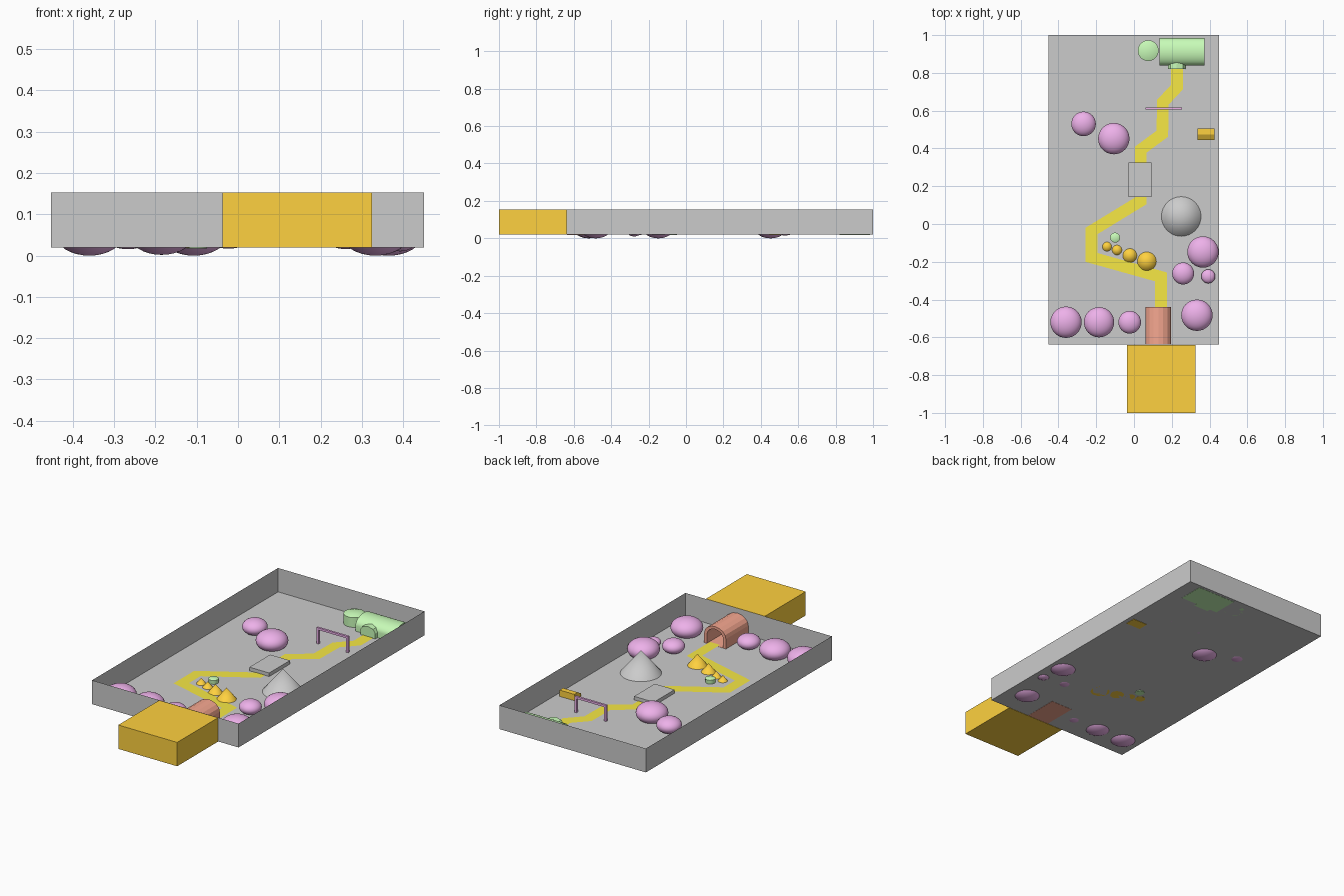
import bpy, bmesh
from math import pi, sin, cos
from mathutils import Vector

if "Cube" in bpy.data.objects:
    bpy.data.objects.remove(bpy.data.objects["Cube"])

FLOOR, TOP = 0.02, 0.153


def material(name, rgb):
    m = bpy.data.materials.new(name)
    m.diffuse_color = (*rgb, 1)
    m.use_nodes = True
    m.node_tree.nodes["Principled BSDF"].inputs["Base Color"].default_value = m.diffuse_color
    return m


ORANGE = material("orange", (1.0, 0.64, 0.05))
PINK = material("pink", (0.85, 0.44, 0.82))
GREEN = material("green", (0.58, 0.97, 0.48))
YELLOW = material("yellow", (0.93, 0.81, 0.06))
RED = material("red", (0.92, 0.39, 0.28))


def finish(bm, name, mat=None, smooth=False):
    bmesh.ops.recalc_face_normals(bm, faces=bm.faces)
    me = bpy.data.meshes.new(name)
    bm.to_mesh(me)
    bm.free()
    ob = bpy.data.objects.new(name, me)
    bpy.context.collection.objects.link(ob)
    if mat:
        me.materials.append(mat)
    if smooth:
        bpy.ops.object.select_all(action='DESELECT')
        ob.select_set(True)
        bpy.context.view_layer.objects.active = ob
        bpy.ops.object.shade_smooth_by_angle(angle=0.6)
    return ob


def add_box(bm, lo, hi):
    vs = bmesh.ops.create_cube(bm, size=1)["verts"]
    for v in vs:
        v.co = Vector([lo[i] + (v.co[i] + 0.5) * (hi[i] - lo[i]) for i in range(3)])
    return vs


def box(name, lo, hi, mat=None):
    bm = bmesh.new()
    add_box(bm, lo, hi)
    return finish(bm, name, mat)


def lathe(name, x, y, profile, mat=None, sides=32):
    # rings of (radius, z), closed with caps or a tip
    bm = bmesh.new()
    rings = []
    for r, z in profile:
        n = sides if r > 0 else 1
        rings.append([bm.verts.new((x + r * cos(2 * pi * i / sides), y + r * sin(2 * pi * i / sides), z))
                      for i in range(n)])
    for a, b in zip(rings, rings[1:]):
        for i in range(sides):
            j = (i + 1) % sides
            bm.faces.new([a[i], a[j], b[0]] if len(b) == 1 else [a[i], a[j], b[j], b[i]])
    for ring in (rings[0], rings[-1]):
        if len(ring) > 1:
            bm.faces.new(ring)
    return finish(bm, name, mat, True)


def arch_points(half, wall, rise, n):
    # cross-section (sideways, height): straight walls with an arched top
    return ([(half, FLOOR - 0.001)]
            + [(half * cos(pi * i / n), FLOOR + wall + rise * sin(pi * i / n)) for i in range(n + 1)]
            + [(-half, FLOOR - 0.001)])


def extrude(name, points, place, start, end, mat, smooth=False):
    bm = bmesh.new()
    f = bm.faces.new([bm.verts.new(place(u, z, start)) for u, z in points])
    out = bmesh.ops.extrude_face_region(bm, geom=[f])["geom"]
    shift = Vector(place(0, 0, end)) - Vector(place(0, 0, start))
    bmesh.ops.translate(bm, vec=shift, verts=[g for g in out if isinstance(g, bmesh.types.BMVert)])
    if f.is_valid and len([e for e in f.edges if len(e.link_faces) < 2]):
        bm.faces.new(f.verts[:])
    return finish(bm, name, mat, smooth)


# open tray with paper-thin walls
bm = bmesh.new()
add_box(bm, (-0.453, -0.638, FLOOR), (0.45, 1.0, TOP))
lid = [f for f in bm.faces if f.calc_center_median().z > TOP - 0.001]
bmesh.ops.delete(bm, geom=lid, context='FACES_ONLY')
finish(bm, "tray")

# entrance block at the front
box("entrance_block", (-0.038, -1.0, FLOOR), (0.325, -0.64, TOP), ORANGE)

# winding path as a mitred ribbon
path = [Vector(p) for p in [(0.143, -0.46), (0.143, -0.28), (-0.225, -0.177), (-0.225, -0.037),
                            (0.035, 0.122), (0.035, 0.393), (0.15, 0.478), (0.153, 0.645),
                            (0.228, 0.725), (0.228, 0.84)]]
bm = bmesh.new()
rows = []
for i, p in enumerate(path):
    before = (p - path[i - 1]).normalized() if i else (path[1] - p).normalized()
    after = (path[i + 1] - p).normalized() if i < len(path) - 1 else before
    n0, n1 = Vector((-before.y, before.x)), Vector((-after.y, after.x))
    mitre = (n0 + n1).normalized()
    side = mitre * (0.031 / mitre.dot(n0))
    rows.append([bm.verts.new((*(p + side * s), FLOOR + 0.002)) for s in (1, -1)])
for a, b in zip(rows, rows[1:]):
    bm.faces.new([a[0], a[1], b[1], b[0]])
finish(bm, "path", YELLOW)

# rounded bushes: x, y, radius, centre height
bushes = [(-0.36, -0.52, 0.083, 0.053), (-0.185, -0.52, 0.08, 0.053), (-0.023, -0.52, 0.06, 0.055),
          (0.333, -0.483, 0.083, 0.053), (0.365, -0.148, 0.083, 0.053), (0.26, -0.262, 0.058, 0.053),
          (0.393, -0.277, 0.037, 0.034), (-0.107, 0.452, 0.083, 0.053), (-0.267, 0.53, 0.065, 0.057)]
for x, y, r, z in bushes:
    bm = bmesh.new()
    bmesh.ops.create_uvsphere(bm, u_segments=32, v_segments=16, radius=r)
    for v in bm.verts:
        v.co = Vector((x + v.co.x, y + v.co.y, z + v.co.z * 0.64))
    finish(bm, "bush", PINK, True)

# cones
lathe("hill", 0.25, 0.04, [(0.105, FLOOR), (0, FLOOR + 0.127)])
for x, y, r, z in [(-0.143, -0.12, 0.026, 0.018), (-0.09, -0.138, 0.026, FLOOR),
                   (-0.022, -0.167, 0.037, FLOOR), (0.068, -0.198, 0.05, FLOOR)]:
    lathe("small_cone", x, y, [(r, z), (0, z + r * 1.28)], ORANGE)

# small green stump
lathe("stump", -0.1, -0.072, [(0.025, 0.017), (0.027, 0.042), (0.018, 0.047)], GREEN, 12)

# stepping slab over the path
box("slab", (-0.03, 0.143, FLOOR + 0.001), (0.092, 0.326, 0.041))

# gate made from two posts and a beam
bm = bmesh.new()
for x in (0.06, 0.243):
    add_box(bm, (x, 0.606, FLOOR), (x + 0.012, 0.618, 0.098))
add_box(bm, (0.06, 0.606, 0.098), (0.255, 0.618, 0.11))
finish(bm, "gate", PINK)

# low bench with a sloped front
extrude("bench", [(0.445, 0.018), (0.505, 0.018), (0.505, 0.055), (0.475, 0.055), (0.445, 0.038)],
        lambda u, z, t: (t, u, z), 0.335, 0.425, ORANGE)

# faceted tunnel: outer arch with inner arch cut out
outer = arch_points(0.067, 0.055, 0.052, 8)
inner = arch_points(0.05, 0.05, 0.042, 8)
extrude("tunnel", outer + inner[::-1], lambda u, z, t: (0.129 + u, t, z), -0.637, -0.44, RED)
box("tunnel_floor", (0.062, -0.637, FLOOR - 0.001), (0.196, -0.44, FLOOR + 0.001), RED)

# green house with arched roof, porch and round tower
extrude("house", arch_points(0.072, 0.03, 0.045, 16), lambda u, z, t: (t, 0.912 + u, z),
        0.136, 0.373, GREEN, True)
extrude("porch", arch_points(0.046, 0.03, 0.028, 4), lambda u, z, t: (0.226 + u, t, z),
        0.82, 0.9, GREEN)
lathe("tower", 0.075, 0.918, [(0.055, FLOOR), (0.055, 0.074), (0.03, 0.084)], GREEN)
